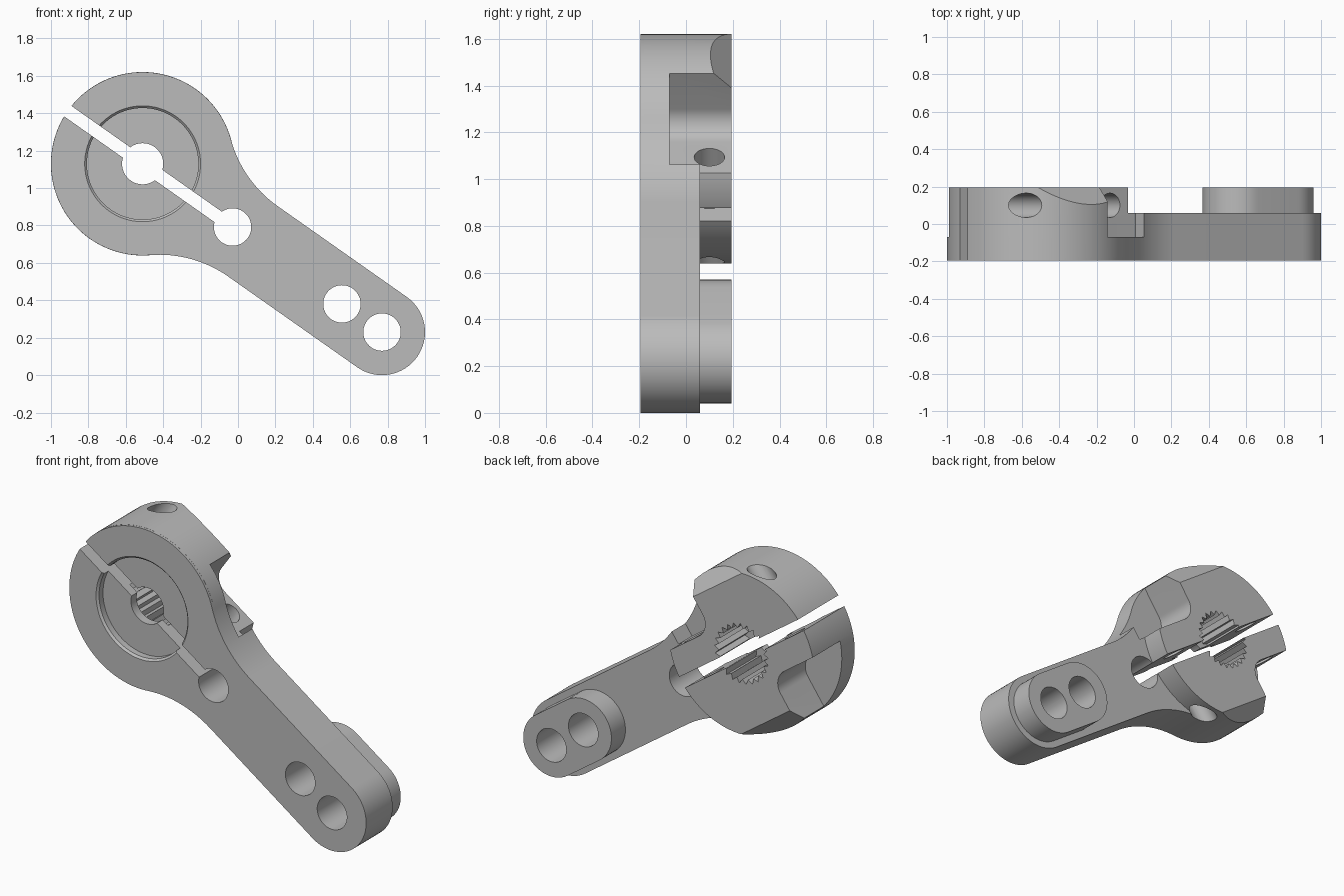
import bpy, bmesh
from math import sin, cos, pi, radians, degrees, atan2, sqrt
from mathutils import Matrix

cube = bpy.data.objects.get("Cube")
if cube:
    bpy.data.objects.remove(cube, do_unlink=True)

# Local frame: x along the arm from the hub centre, y across it, z toward the front
FRONT, REAR, ARM_REAR = 0.195, -0.195, -0.06
HUB_R, ARM_R, NECK_R, REACH = 0.49, 0.23, 0.64, 1.565
HOLE_R, SLOT = 0.1, 0.034
PIVOTS = (0.588, 1.303, REACH)
FLIP = Matrix.Rotation(pi, 4, 'Z')

metal = bpy.data.materials.new("grey_metal")
metal.use_nodes = True
grey = (0.5, 0.5, 0.5, 1)
metal.diffuse_color = grey
metal.node_tree.nodes["Principled BSDF"].inputs["Base Color"].default_value = grey


def arc(x, y, r, start, end, n):
    """Points along an arc, angles in degrees."""
    angles = [radians(start + (end - start) * i / n) for i in range(n + 1)]
    return [(x + r * cos(a), y + r * sin(a)) for a in angles]


def circle(x, y, r, n=64):
    return arc(x, y, r, 0, 360, n)[:-1]


def box(x0, x1, y0, y1):
    return [(x0, y0), (x1, y0), (x1, y1), (x0, y1)]


def prism(name, points, z0, z1, bevel_at=(), matrix=Matrix(), flare=1.0):
    """Extrude a profile, bevelling the rims at the given heights."""
    bm = bmesh.new()
    low = [bm.verts.new((x, y, z0)) for x, y in points]
    high = [bm.verts.new((x * flare, y * flare, z1)) for x, y in points]
    bm.faces.new(low[::-1])
    bm.faces.new(high)
    for i in range(len(points)):
        bm.faces.new((low[i - 1], low[i], high[i], high[i - 1]))
    rims = [e for e in bm.edges
            if any(all(abs(v.co.z - z) < 1e-5 for v in e.verts) for z in bevel_at)]
    if rims:
        bmesh.ops.bevel(bm, geom=rims, offset=0.012, segments=1, affect='EDGES')
    bmesh.ops.recalc_face_normals(bm, faces=bm.faces)
    bm.transform(matrix)
    mesh = bpy.data.meshes.new(name)
    bm.to_mesh(mesh)
    bm.free()
    mesh.materials.append(metal)
    obj = bpy.data.objects.new(name, mesh)
    bpy.context.collection.objects.link(obj)
    return obj


def combine(target, tool, operation='DIFFERENCE'):
    """Apply a boolean and discard the tool."""
    tool.hide_render = True
    mod = target.modifiers.new("boolean", 'BOOLEAN')
    mod.operation, mod.solver, mod.object = operation, 'EXACT', tool
    bpy.context.view_layer.objects.active = target
    bpy.ops.object.modifier_apply(modifier=mod.name)
    bpy.data.objects.remove(tool, do_unlink=True)


# Arm plate: round end, concave neck, round hub
neck_y = ARM_R + NECK_R
neck_x = sqrt((HUB_R + NECK_R) ** 2 - neck_y ** 2)
t = degrees(atan2(neck_y, neck_x))
outline = (arc(REACH, 0, ARM_R, -90, 90, 32)
           + arc(neck_x, neck_y, NECK_R, -90, t - 180, 16)
           + arc(0, 0, HUB_R, t, 360 - t, 80)[1:]
           + arc(neck_x, -neck_y, NECK_R, 180 - t, 90, 16)[1:])
arm = prism("clamp_arm", outline, ARM_REAR, FRONT, (ARM_REAR, FRONT))

# Thick rear hub and the raised boss around the end holes
combine(arm, prism("hub", circle(0, 0, HUB_R + 0.0006, 112), REAR, FRONT - 0.016, (REAR,)), 'UNION')
stadium = (arc(PIVOTS[2], 0, 0.19, -90, 90, 28)
           + arc(PIVOTS[1], 0, 0.19, 90, 270, 28))
combine(arm, prism("boss", stadium, REAR, 0, (REAR,)), 'UNION')

# Front recess with a chamfered rim, then the centre bore
combine(arm, prism("recess", circle(0, 0, 0.298, 80), 0.145, 0.3))
combine(arm, prism("recess_rim", circle(0, 0, 0.298, 80), 0.183, 0.207, flare=1.08))
combine(arm, prism("bore", circle(0, 0, 0.11), -0.3, 0.3))

# Splined socket from the rear
TEETH = 25
spline = []
for i in range(TEETH * 2):
    a = pi * i / TEETH
    r = 0.182 if i % 2 else 0.153
    spline.append((r * cos(a), r * sin(a)))
combine(arm, prism("spline", spline, -0.3, 0.09))

# Holes through the arm and the clamp slot
for x in PIVOTS:
    combine(arm, prism("pivot_hole", circle(x, 0, HOLE_R, 48), -0.3, 0.3))
combine(arm, prism("slot", box(-0.7, PIVOTS[0], -SLOT, SLOT), -0.3, 0.3))

# Screw pockets and rear chamfers, repeated half a turn around the hub
pocket = (arc(0.217, 0.29, 0.1, 180, 270, 12)
          + [(0.5, 0.19), (0.5, 0.7), (0.117, 0.7)])
wedge = [(0.295, -0.3), (0.7, -0.3), (0.7, 0.105)]
along_arm = Matrix(((0, 0, 1, 0), (1, 0, 0, 0), (0, 1, 0, 0), (0, 0, 0, 1)))
across_arm = along_arm @ along_arm
for turn in (Matrix(), FLIP):
    combine(arm, prism("pocket", pocket, -0.3, 0.07, matrix=turn))
    combine(arm, prism("chamfer", wedge, -0.6, 0.6, matrix=turn @ along_arm))
    screw = circle(-0.1, 0.333, 0.065, 40)
    combine(arm, prism("screw_hole", screw, -0.7, 0.7, matrix=turn @ across_arm))

# Tilt the finished arm into place
c, s = 1.28 / REACH, 0.9 / REACH
arm.data.transform(Matrix(((c, s, 0, -0.51), (0, 0, -1, 0), (-s, c, 0, 1.13), (0, 0, 0, 1))))

bpy.ops.object.select_all(action='DESELECT')
arm.select_set(True)
bpy.context.view_layer.objects.active = arm
bpy.ops.object.shade_smooth_by_angle(angle=radians(25))
